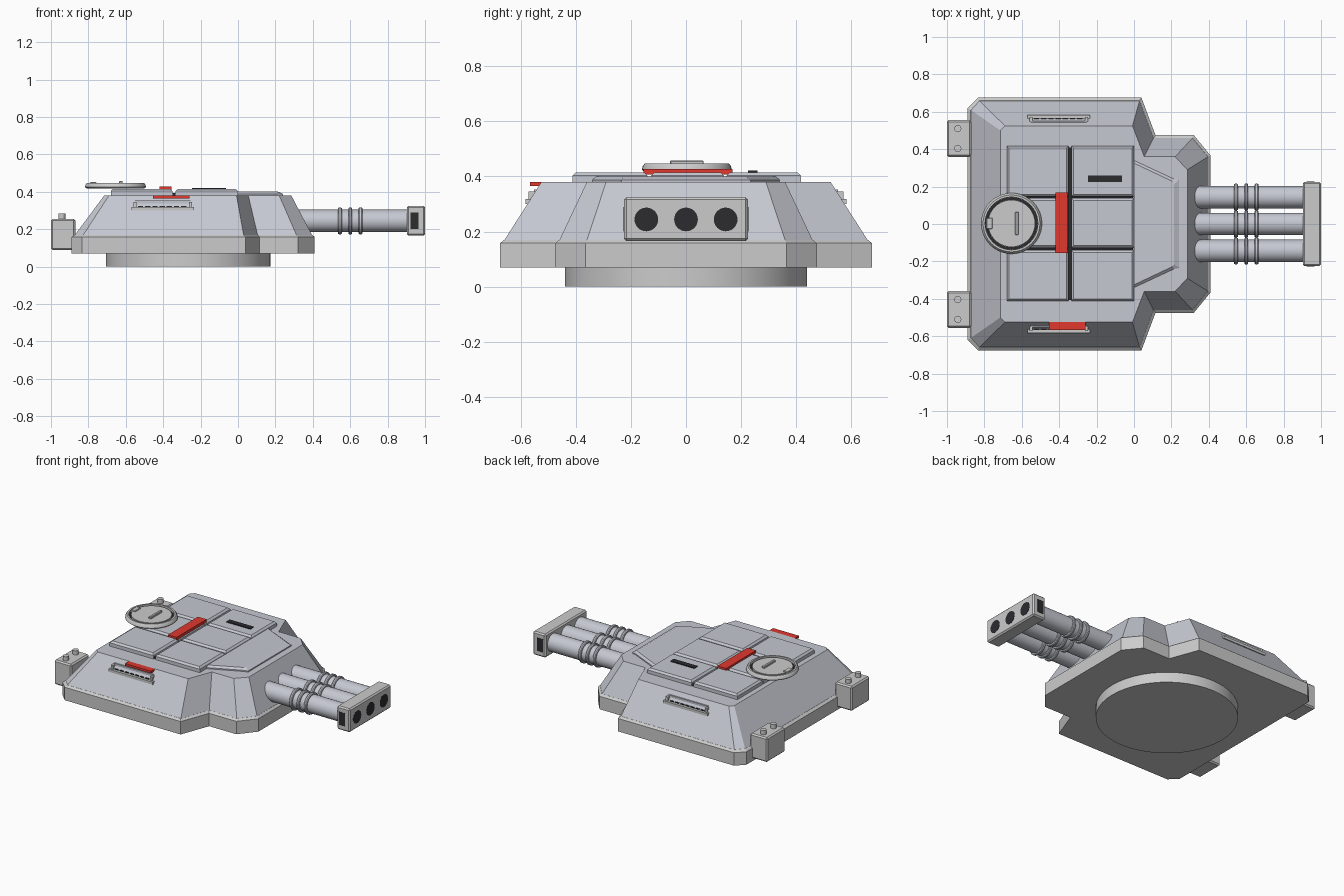
import bpy, bmesh, math
from mathutils import Matrix, Vector

if "Cube" in bpy.data.objects:
    bpy.data.objects.remove(bpy.data.objects["Cube"])


def material(name, color):
    m = bpy.data.materials.new(name)
    m.diffuse_color = (*color, 1)
    m.use_nodes = True
    m.node_tree.nodes["Principled BSDF"].inputs["Base Color"].default_value = m.diffuse_color
    return m


STEEL = material("blue_grey", (0.56, 0.58, 0.64))
DARK = material("dark", (0.025, 0.025, 0.03))
RED = material("red", (0.75, 0.04, 0.03))


def finish(name, bm, mat=None, smooth=False):
    bmesh.ops.recalc_face_normals(bm, faces=bm.faces[:])
    me = bpy.data.meshes.new(name)
    bm.to_mesh(me)
    bm.free()
    ob = bpy.data.objects.new(name, me)
    bpy.context.collection.objects.link(ob)
    if mat:
        me.materials.append(mat)
    if smooth:
        bpy.ops.object.select_all(action='DESELECT')
        ob.select_set(True)
        bpy.context.view_layer.objects.active = ob
        bpy.ops.object.shade_smooth_by_angle(angle=math.radians(35))
    return ob


def box(name, x, y, z, mat=None, bevel=0.0):
    """Box from (min, max) ranges, optionally with chamfered edges."""
    bm = bmesh.new()
    bmesh.ops.create_cube(bm, size=1)
    for v in bm.verts:
        v.co = Vector([(r[0] + r[1]) / 2 + c * (r[1] - r[0]) for c, r in zip(v.co, (x, y, z))])
    if bevel:
        bmesh.ops.bevel(bm, geom=bm.edges[:], offset=bevel, segments=1, affect='EDGES')
    return finish(name, bm, mat)


def loft(name, rings, mat=None):
    """Join stacked outlines (points, z) and cap both ends."""
    bm = bmesh.new()
    loops = [[bm.verts.new((px, py, z)) for px, py in pts] for pts, z in rings]
    for a, b in zip(loops, loops[1:]):
        for i in range(len(a)):
            j = (i + 1) % len(a)
            bm.faces.new((a[i], a[j], b[j], b[i]))
    bm.faces.new(loops[0][::-1])
    bm.faces.new(loops[-1])
    return finish(name, bm, mat)


def lathe(name, profile, loc, mat=None, axis='Z', seg=32):
    """Spin a (radius, height) profile around the Z or X axis."""
    bm = bmesh.new()
    vs = [bm.verts.new((r, 0, h)) for r, h in profile]
    es = [bm.edges.new(p) for p in zip(vs, vs[1:])]
    bmesh.ops.spin(bm, geom=vs + es, cent=(0, 0, 0), axis=(0, 0, 1),
                   angle=math.tau, steps=seg, use_duplicate=False)
    bmesh.ops.remove_doubles(bm, verts=bm.verts[:], dist=1e-5)
    if axis == 'X':
        bm.transform(Matrix.Rotation(math.pi / 2, 4, 'Y'))
    bm.transform(Matrix.Translation(loc))
    return finish(name, bm, mat, True)


def cyl(name, r, h0, h1, loc, mat=None, axis='Z', seg=32):
    return lathe(name, [(0, h0), (r, h0), (r, h1), (0, h1)], loc, mat, axis, seg)


def sym(half):
    """Mirror a half outline across y = 0."""
    return half + [(x, -y) for x, y in reversed(half)]


# Turret ring and hull
cyl("turret_ring", 0.44, 0, 0.08, (-0.265, 0, 0), seg=48)
outer = sym([(-0.89, 0.62), (-0.835, 0.675), (0.04, 0.675), (0.115, 0.475), (0.32, 0.475), (0.41, 0.365)])
inner = sym([(-0.873, 0.61), (-0.828, 0.66), (0.03, 0.66), (0.105, 0.46), (0.313, 0.46), (0.396, 0.36)])
roof = sym([(-0.715, 0.5), (-0.69, 0.525), (-0.008, 0.525), (0.055, 0.36), (0.22, 0.36), (0.285, 0.29)])
loft("hull_skirt", [(outer, 0.07), (outer, 0.158), (inner, 0.17)])
loft("upper_hull", [(inner, 0.168), (roof, 0.38)], STEEL)

# Front roof plate with sloped rim
plate = sym([(0.0, 0.34), (0.215, 0.24), (0.24, 0.235)])
plate_top = sym([(0.0, 0.325), (0.205, 0.228), (0.215, 0.215)])
loft("front_roof_plate", [(plate, 0.375), (plate, 0.388), (plate_top, 0.4)], STEEL)

# Roof panels over a dark base
box("panel_base", (-0.675, -0.005), (-0.405, 0.41), (0.37, 0.392), DARK)
for cx in ((-0.68, -0.35), (-0.335, 0.0)):
    for ry in ((0.147, 0.418), (-0.127, 0.138), (-0.412, -0.14)):
        def rect(d):
            return [(cx[0] + d, ry[0] + d), (cx[1] - d, ry[0] + d),
                    (cx[1] - d, ry[1] - d), (cx[0] + d, ry[1] - d)]
        loft("roof_panel", [(rect(0), 0.375), (rect(0), 0.403), (rect(0.012), 0.415)], STEEL)
box("roof_slot", (-0.245, -0.065), (0.225, 0.26), (0.405, 0.421), DARK)
box("red_roof_bar", (-0.42, -0.355), (-0.155, 0.168), (0.408, 0.428), RED)

# Round hatch
hc = (-0.655, 0.003, 0)
lathe("hatch", [(0, 0.418), (0.155, 0.418), (0.163, 0.425), (0.16, 0.438), (0.152, 0.448), (0.141, 0.448),
                (0.141, 0.43), (0.126, 0.43), (0.126, 0.445), (0, 0.445)], hc, seg=40)
lathe("hatch_groove", [(0.1262, 0.432), (0.1408, 0.432)], hc, DARK, seg=40)
box("hatch_handle", (-0.635, -0.617), (-0.058, 0.064), (0.44, 0.458), None, 0.003)
box("hatch_latch", (-0.79, -0.757), (-0.027, 0.033), (0.43, 0.452), None, 0.003)

# Side vents
for s in (1, -1):
    def yr(a, b):
        return (min(s * a, s * b), max(s * a, s * b))
    box("vent_shelf", (-0.57, -0.235), yr(0.53, 0.583), (0.3, 0.318))
    box("vent_hood", (-0.55, -0.255), yr(0.51, 0.552), (0.318, 0.352), STEEL)
    for x in (-0.55, -0.255):
        box("vent_cheek", (x - 0.008, x + 0.008), yr(0.52, 0.572), (0.318, 0.345))
    for i in range(7):
        x = -0.535 + i * 0.0385
        box("vent_slot", (x, x + 0.028), yr(0.545, 0.566), (0.312, 0.324), DARK)
box("red_side_bar", (-0.455, -0.26), (-0.567, -0.52), (0.365, 0.38), RED)

# Rear boxes with bolts
for s in (1, -1):
    cy = s * 0.457
    box("rear_box", (-1.0, -0.87), (cy - 0.098, cy + 0.098), (0.088, 0.255), None, 0.009)
    for d in (-0.053, 0.053):
        cyl("rear_bolt", 0.019, 0.25, 0.283, (-0.942, cy + d, 0), seg=16)

# Triple barrels along +x with bands and muzzle block
box("muzzle_block", (0.903, 1.0), (-0.225, 0.225), (0.165, 0.325), None, 0.009)
for y in (-0.144, 0, 0.144):
    loc = (0, y, 0.244)
    cyl("barrel", 0.06, 0.26, 0.92, loc, STEEL, 'X')
    for x in (0.545, 0.6, 0.655):
        lathe("barrel_band", [(0.055, x - 0.01), (0.068, x - 0.01), (0.072, x - 0.005), (0.072, x + 0.005),
                              (0.068, x + 0.01), (0.055, x + 0.01)], loc, STEEL, 'X')
    cyl("muzzle_bore", 0.043, 0.97, 1.001, loc, DARK, 'X')
for s in (1, -1):
    y = s * 0.215
    box("muzzle_side_port", (0.922, 0.966), (y - 0.0115, y + 0.0115), (0.2, 0.29), DARK)
